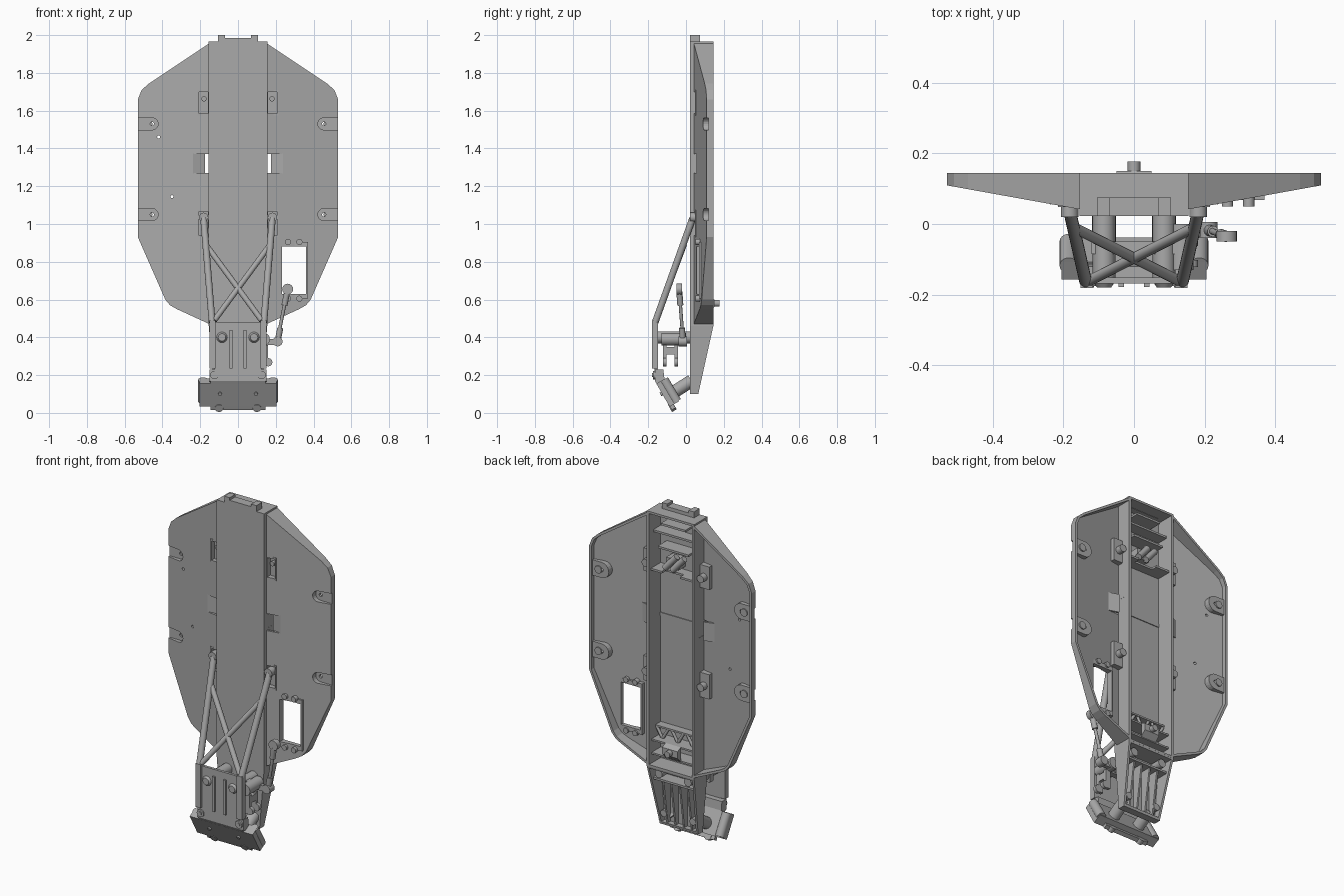
import bpy, bmesh, math
from mathutils import Vector

cube = bpy.data.objects.get("Cube")
if cube:
    bpy.data.objects.remove(cube, do_unlink=True)

grey = bpy.data.materials.new("plain_grey")
grey.use_nodes = True
tone = (0.4, 0.4, 0.4, 1)
grey.diffuse_color = tone
grey.node_tree.nodes["Principled BSDF"].inputs["Base Color"].default_value = tone


def loft(name, a, b):
    """Closed solid between two matching loops of points."""
    bm = bmesh.new()
    va, vb = [bm.verts.new(p) for p in a], [bm.verts.new(p) for p in b]
    bm.faces.new(va)
    bm.faces.new(vb)
    n = len(va)
    for i in range(n):
        j = (i + 1) % n
        bm.faces.new((va[i], va[j], vb[j], vb[i]))
    bmesh.ops.recalc_face_normals(bm, faces=bm.faces)
    me = bpy.data.meshes.new(name)
    bm.to_mesh(me)
    bm.free()
    me.materials.append(grey)
    ob = bpy.data.objects.new(name, me)
    bpy.context.collection.objects.link(ob)
    return ob


def rect(x0, x1, y0, y1, z):
    return [(x0, y0, z), (x1, y0, z), (x1, y1, z), (x0, y1, z)]


def box(name, x, y, z):
    return loft(name, rect(*x, *y, z[0]), rect(*x, *y, z[1]))


def side_solid(name, profile, x0, x1):
    """Extrude a (y, z) profile along x."""
    return loft(name, [(x0, y, z) for y, z in profile], [(x1, y, z) for y, z in profile])


def rod(name, p, q, r, r2=None, n=16):
    p, q = Vector(p), Vector(q)
    turn = (q - p).to_track_quat('Z', 'Y')
    ring = [Vector((math.cos(t), math.sin(t), 0)) for t in (math.tau * i / n for i in range(n))]
    ob = loft(name, [p + turn @ (v * r) for v in ring], [q + turn @ (v * (r2 or r)) for v in ring])
    for f in ob.data.polygons:
        f.use_smooth = len(f.vertices) == 4
    for e in ob.data.edges:
        a, b = e.vertices
        e.use_edge_sharp = (a < n) == (b < n)
    return ob


def cut(ob, cutter):
    mod = ob.modifiers.new("cut", 'BOOLEAN')
    mod.operation, mod.object, mod.solver = 'DIFFERENCE', cutter, 'EXACT'
    cutter.hide_render = True
    deps = bpy.context.evaluated_depsgraph_get()
    me = bpy.data.meshes.new_from_object(ob.evaluated_get(deps))
    ob.modifiers.clear()
    ob.data = me
    bpy.data.objects.remove(cutter, do_unlink=True)


def floor(x):
    return 0.014 + 0.18 * abs(x)


def inset(pts, d):
    """Mitred inward offset of a clockwise outline."""
    out = []
    for i, p in enumerate(pts):
        p, a, b = Vector(p), Vector(pts[i - 1]), Vector(pts[(i + 1) % len(pts)])
        u, v = (p - a).normalized(), (b - p).normalized()
        nu, nv = Vector((u.y, -u.x)), Vector((v.y, -v.x))
        out.append(tuple(p + (nu + nv) * d / (1 + nu.dot(nv))))
    return out


def ear(name, s, z, r, ya, yb, end):
    """Round-ended pad running out towards the rim."""
    arc = [math.pi * (0.5 + i / 10) for i in range(11)]
    pts = [(0.455 + r * math.cos(t), z + r * math.sin(t)) for t in arc]
    pts += [(end, z - r), (end, z + r)]
    return loft(name, [(s * x, ya(x), h) for x, h in pts], [(s * x, yb, h) for x, h in pts])


# Side wings: shallow trays with a raised rim
outline = [(0.14, 1.965), (0.47, 1.745), (0.51, 1.71), (0.53, 1.66), (0.53, 0.93), (0.385, 0.6),
           (0.36, 0.57), (0.325, 0.55), (0.14, 0.465)]
inner = inset(outline, 0.014)
for s, side in ((1, "left"), (-1, "right")):
    def span(a, b):
        return sorted((s * a, s * b))
    wing = loft(side + "_wing", [(s * x, floor(x), z) for x, z in outline],
                [(s * x, 0.145, z) for x, z in outline])
    cut(wing, loft("hollow", [(s * x, floor(x) + 0.013, z) for x, z in inner],
                   [(s * x, 0.2, z) for x, z in inner]))
    # Body mounting ears on the rim
    for z in (1.53, 1.05):
        pad = ear(side + "_ear", s, z, 0.046, lambda x: floor(x) + 0.004, 0.135, 0.526)
        for ob in (wing, pad):
            cut(ob, ear("pocket", s, z, 0.032, lambda x: 0.0, 0.12, 0.6))
        cut(pad, rod("hole", (s * 0.455, 0, z), (s * 0.455, 0.2, z), 0.01))
        rod(side + "_ear_collar", (s * 0.475, 0.13, z), (s * 0.475, 0.142, z), 0.022)
    # Recessed anchor pockets beside the channel
    for z0, z1 in ((1.585, 1.7), (0.94, 1.065)):
        block = box(side + "_anchor", span(0.15, 0.215), (0.048, 0.09), (z0 - 0.01, z1 + 0.01))
        for ob in (wing, block):
            cut(ob, box("pocket", span(0.158, 0.207), (0, 0.075), (z0, z1)))
        zc = (z0 + z1) / 2
        rod(side + "_anchor_peg", (s * 0.18, 0.085, zc), (s * 0.18, 0.125, zc), 0.022)
        rod(side + "_anchor_screw", (s * 0.18, 0.06, zc + 0.02), (s * 0.18, 0.08, zc + 0.02), 0.014)
    # Strap slots with a ramp
    cut(wing, box("slot", span(0.157, 0.235), (0, 0.09), (1.27, 1.37)))
    ramp = [(0.176, 0.075), (0.238, 0.055), (0.238, 0.068), (0.176, 0.088)]
    loft(side + "_strap_ramp", [(s * x, y, 1.265) for x, y in ramp], [(s * x, y, 1.375) for x, y in ramp])
    # Servo window with its frame on one side, drain holes on the other
    if s > 0:
        cut(wing, box("window", (0.232, 0.36), (0, 0.12), (0.63, 0.88)))
        for x0, x1, z0, z1 in ((0.222, 0.232, 0.62, 0.89), (0.36, 0.37, 0.62, 0.89),
                               (0.222, 0.37, 0.605, 0.63), (0.222, 0.37, 0.88, 0.905)):
            box("servo_frame", (x0, x1), (0.068, 0.092), (z0, z1))
        for z in (0.605, 0.905):
            for x in (0.265, 0.325):
                rod("servo_post", (x, 0.05, z), (x, 0.1, z), 0.016)
    else:
        for x, z in ((-0.42, 1.46), (-0.35, 1.145)):
            cut(wing, rod("drain", (x, 0, z), (x, 0.14, z), 0.008))

# Central channel and tapered nose, both open at the back
channel = box("channel", (-0.155, 0.155), (0.022, 0.145), (0.46, 1.965))
cut(channel, box("hollow", (-0.141, 0.141), (0.035, 0.2), (0.472, 1.952)))
for s in (-1, 1):
    cut(channel, box("slot", sorted((s * 0.12, s * 0.17)), (0.05, 0.1), (1.28, 1.36)))
nose = loft("nose", rect(-0.125, 0.125, 0.022, 0.065, 0.1), rect(-0.155, 0.155, 0.022, 0.145, 0.462))
cut(nose, loft("hollow", rect(-0.113, 0.113, 0.035, 0.2, 0.115), rect(-0.141, 0.141, 0.035, 0.2, 0.45)))
box("strap_groove", (-0.141, 0.141), (0.034, 0.04), (1.31, 1.33))

# End tab with two lugs
box("end_tab", (-0.105, 0.105), (0.022, 0.075), (1.95, 1.985))
for s in (-1, 1):
    box("end_lug", sorted((s * 0.07, s * 0.105)), (0.022, 0.075), (1.98, 2.0))

# Shelves and rear mount inside the channel
for name, x, y1, z in (("top_shelf", 0.08, 0.12, 1.89), ("rear_shelf", 0.141, 0.105, 1.83),
                       ("middle_shelf", 0.1, 0.12, 1.75)):
    box(name, (-x, x), (0.034, y1), (z, z + 0.012))
shelf = box("notched_shelf", (-0.141, 0.141), (0.034, 0.125), (1.61, 1.622))
cut(shelf, box("notch", (-0.05, 0.07), (0.09, 0.2), (1.5, 1.7)))
box("mount_block", (-0.02, 0.06), (0.034, 0.1), (1.64, 1.7))
for x in (-0.03, 0.02):
    rod("mount_tube", (x - 0.03, 0.1, 1.72), (x + 0.04, 0.11, 1.64), 0.018)

# Truss brace at the lower end of the channel
for z, y in ((0.68, 0.085), (0.61, 0.12), (0.53, 0.12)):
    box("truss_wall", (-0.141, 0.141), (0.034, y), (z - 0.005, z + 0.005))
for x in (-0.1, 0, 0.1):
    for d in (-0.045, 0.045):
        rod("truss_web", (x, 0.075, 0.61), (x + d * 0.85, 0.075, 0.675), 0.009, n=6)
side_solid("post_base", [(0.12, 0.53), (0.15, 0.56), (0.15, 0.6), (0.12, 0.615)], -0.05, 0.05)
rod("centre_post", (0, 0.1, 0.58), (0, 0.177, 0.58), 0.018)
# Ribs and bosses in the nose
box("nose_wall", (-0.135, 0.135), (0.034, 0.11), (0.375, 0.387))
for x in (-0.08, -0.028, 0.028, 0.08):
    side_solid("nose_rib", [(0.034, 0.115), (0.06, 0.115), (0.1, 0.38), (0.034, 0.38)], x - 0.005, x + 0.005)
for s in (-1, 1):
    rod("nose_boss", (s * 0.095, 0.034, 0.17), (s * 0.095, 0.075, 0.17), 0.02)
    rod("nose_boss", (s * 0.095, 0.034, 0.42), (s * 0.095, 0.12, 0.42), 0.024)

# Front brace: two side bars, crossed tubes and skid plate
for s in (-1, 1):
    rod("brace_bar", (s * 0.182, 0.035, 1.03), (s * 0.137, -0.163, 0.48), 0.018)
    rod("brace_cross", (s * 0.17, -0.01, 0.89), (s * -0.125, -0.16, 0.49), 0.015)
    box("brace_rail", sorted((s * 0.118, s * 0.152)), (-0.181, -0.147), (0.235, 0.49))
    rod("brace_foot", (s * 0.182, 0.02, 1.035), (s * 0.182, 0.07, 1.035), 0.025)
    rod("crank_post", (s * 0.085, -0.165, 0.4), (s * 0.085, 0.025, 0.4), 0.032)
    rod("crank_bulge", (s * 0.085, -0.18, 0.4), (s * 0.085, -0.16, 0.4), 0.02, 0.034)
    rod("plate_screw", (s * 0.125, -0.175, 0.2), (s * 0.125, -0.14, 0.2), 0.022)
    rod("plate_screw_head", (s * 0.125, -0.18, 0.2), (s * 0.125, -0.17, 0.2), 0.011)
    box("plate_rib", sorted((s * 0.028, s * 0.044)), (-0.178, -0.16), (0.235, 0.44))
box("skid_plate", (-0.125, 0.125), (-0.168, -0.152), (0.19, 0.48))

# Steering crank, clevis, arm and link
box("crank_bar", (-0.12, 0.12), (-0.085, -0.05), (0.36, 0.42))
rod("crank_pivot", (0.135, -0.13, 0.39), (0.135, 0.0, 0.39), 0.034)
for y in (-0.122, -0.062):
    box("clevis_arm", (0.13, 0.16), (y, y + 0.02), (0.25, 0.36))
    rod("clevis_eye", (0.16, y, 0.268), (0.16, y + 0.02, 0.268), 0.022)
box("clevis_bridge", (0.13, 0.16), (-0.122, -0.042), (0.31, 0.35))
box("steering_arm", (0.14, 0.215), (-0.035, -0.012), (0.36, 0.392))
rod("link_lower_eye", (0.21, -0.04, 0.378), (0.21, 0.005, 0.378), 0.026)
rod("link_lower_cup", (0.212, -0.018, 0.39), (0.224, -0.021, 0.45), 0.016)
rod("link_rod", (0.22, -0.02, 0.44), (0.252, -0.032, 0.6), 0.009)
rod("link_upper_cup", (0.246, -0.03, 0.57), (0.26, -0.035, 0.64), 0.016)
rod("link_upper_eye", (0.263, -0.05, 0.655), (0.263, -0.02, 0.655), 0.029)

# Tilted bumper with its mounts
side_solid("bumper_mount", [(-0.165, 0.17), (-0.165, 0.23), (-0.12, 0.23), (-0.11, 0.15)], -0.15, 0.15)
side_solid("bumper_plate", [(-0.165, 0.17), (-0.075, 0.015), (-0.055, 0.027), (-0.145, 0.182)], -0.145, 0.145)
side_solid("bumper", [(-0.157, 0.155), (-0.087, 0.033), (-0.038, 0.06), (-0.108, 0.183)], -0.205, 0.205)
for s in (-1, 1):
    rod("bumper_lug", (s * 0.185, -0.118, 0.175), (s * 0.185, -0.05, 0.06), 0.026)
    rod("bumper_toe", (s * 0.1, -0.085, 0.024), (s * 0.1, -0.06, 0.038), 0.022)
    rod("bumper_screw", (s * 0.095, -0.135, 0.098), (s * 0.095, -0.11, 0.11), 0.01)
    rod("bumper_stay", (s * 0.085, -0.08, 0.1), (s * 0.085, 0.03, 0.17), 0.034)
